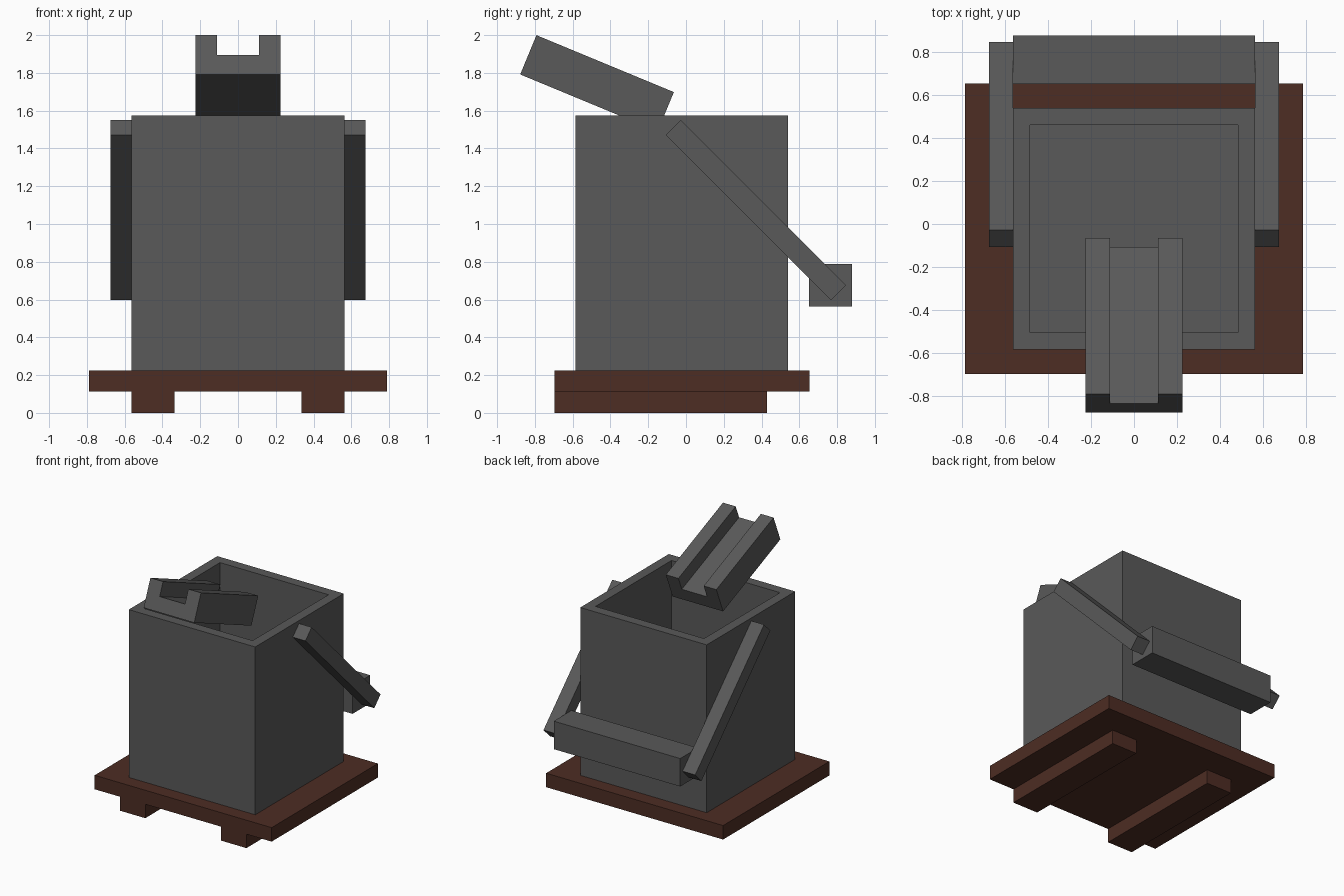
import bpy, bmesh, math
from mathutils import Matrix

if "Cube" in bpy.data.objects:
    bpy.data.objects.remove(bpy.data.objects["Cube"])

U = 0.1125  # modelling unit


def material(name, rgb):
    m = bpy.data.materials.new(name)
    m.diffuse_color = (*rgb, 1)
    m.use_nodes = True
    m.node_tree.nodes["Principled BSDF"].inputs["Base Color"].default_value = m.diffuse_color
    return m


iron = material("dark grey iron", (0.10, 0.10, 0.10))
wood = material("dark brown wood", (0.075, 0.026, 0.017))


def finish(name, bm, mat, loc=(0, 0, 0), tilt=0):
    bmesh.ops.recalc_face_normals(bm, faces=bm.faces[:])
    mesh = bpy.data.meshes.new(name)
    bm.to_mesh(mesh)
    bm.free()
    mesh.materials.append(mat)
    ob = bpy.data.objects.new(name, mesh)
    ob.location = loc
    ob.rotation_euler.x = math.radians(tilt)
    bpy.context.collection.objects.link(ob)
    return ob


def box_mesh(size):
    bm = bmesh.new()
    bmesh.ops.create_cube(bm, size=1, matrix=Matrix.Diagonal((*size, 1)))
    return bm


def box(name, size, loc, mat, tilt=0):
    return finish(name, box_mesh(size), mat, loc, tilt)


# Wooden base board and its two runners
box("base_board", (14 * U, 12 * U, U), (0, -0.022, 1.5 * U), wood)
for side, s in (("left", -1), ("right", 1)):
    box(side + "_runner", (2 * U, 10 * U, U), (s * 4 * U, -0.134, 0.5 * U), wood)

# Open container: inset the top face, then sink it to make the cavity
bm = box_mesh((10 * U, 10 * U, 12 * U))
top = max(bm.faces, key=lambda f: f.calc_center_median().z)
bmesh.ops.inset_region(bm, faces=[top], thickness=U)
sunk = bmesh.ops.extrude_face_region(bm, geom=[top])["geom"]
bmesh.ops.delete(bm, geom=[top], context='FACES')
bmesh.ops.translate(bm, vec=(0, 0, -11 * U),
                    verts=[g for g in sunk if isinstance(g, bmesh.types.BMVert)])
finish("container", bm, iron, (0, -0.022, 8 * U))

# Swing handle: two slanted arms and a thick grip bar
for side, s in (("left", -1), ("right", 1)):
    box(side + "_handle_arm", (U, 11 * U, U), (s * 5.5 * U, 0.37, 1.074), iron, -45)
box("handle_grip", (10 * U, 2 * U, 2 * U), (0, 0.765, 0.677), iron)

# Pouring spout: U-shaped channel profile extruded along its length
profile = [(-2, -1), (2, -1), (2, 1), (1, 1), (1, 0), (-1, 0), (-1, 1), (-2, 1)]
bm = bmesh.new()
face = bm.faces.new([bm.verts.new((x * U, -3.5 * U, z * U)) for x, z in profile])
ext = bmesh.ops.extrude_face_region(bm, geom=[face], use_keep_orig=True)["geom"]
bmesh.ops.translate(bm, vec=(0, 7 * U, 0),
                    verts=[g for g in ext if isinstance(g, bmesh.types.BMVert)])
finish("spout", bm, iron, (0, -0.471, 1.745), -22.5)
